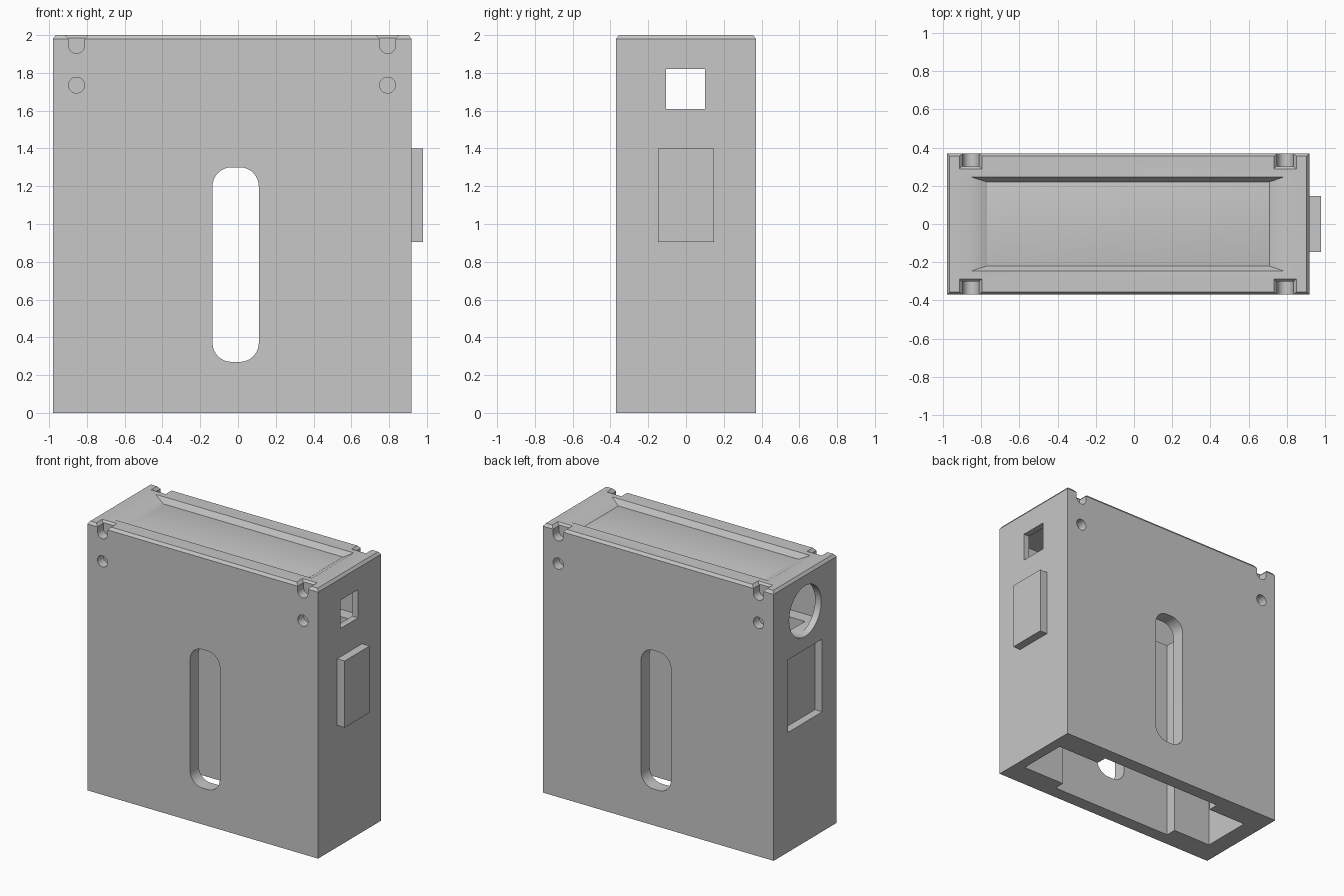
import bpy, bmesh, math

old = bpy.data.objects.get("Cube")
if old:
    bpy.data.objects.remove(old, do_unlink=True)

grey = bpy.data.materials.new("plain grey")
grey.use_nodes = True
colour = (0.57, 0.57, 0.57, 1)
grey.diffuse_color = colour
grey.node_tree.nodes["Principled BSDF"].inputs["Base Color"].default_value = colour


def loft(name, rings):
    """Solid through a list of matching point rings."""
    bm = bmesh.new()
    loops = [[bm.verts.new(p) for p in ring] for ring in rings]
    n = len(loops[0])
    for low, high in zip(loops, loops[1:]):
        for i in range(n):
            j = (i + 1) % n
            bm.faces.new((low[i], low[j], high[j], high[i]))
    bm.faces.new(loops[0])
    bm.faces.new(loops[-1])
    bmesh.ops.recalc_face_normals(bm, faces=bm.faces)
    mesh = bpy.data.meshes.new(name)
    bm.to_mesh(mesh)
    bm.free()
    mesh.materials.append(grey)
    obj = bpy.data.objects.new(name, mesh)
    bpy.context.collection.objects.link(obj)
    return obj


def stack(name, layers):
    """Solid from rectangles (x0, x1, y0, y1, z) piled upward."""
    return loft(name, [[(a, c, z), (b, c, z), (b, d, z), (a, d, z)]
                       for a, b, c, d, z in layers])


def box(name, x0, x1, y0, y1, z0, z1):
    return stack(name, [(x0, x1, y0, y1, z0), (x0, x1, y0, y1, z1)])


def arc(cx, cz, r, start, end, steps):
    return [(cx + r * math.cos(math.radians(start + (end - start) * i / steps)),
             cz + r * math.sin(math.radians(start + (end - start) * i / steps)))
            for i in range(steps + 1)]


def along_y(name, profile, y0, y1):
    return loft(name, [[(x, y, z) for x, z in profile] for y in (y0, y1)])


def cut(target, cutter):
    cutter.hide_render = True
    mod = target.modifiers.new("cut", "BOOLEAN")
    mod.operation = "DIFFERENCE"
    mod.solver = "EXACT"
    mod.object = cutter
    bpy.context.view_layer.objects.active = target
    bpy.ops.object.modifier_apply(modifier=mod.name)
    bpy.data.objects.remove(cutter, do_unlink=True)


# Housing with a chamfered top edge
L, R, D, C = -0.98, 0.918, 0.37, 0.015
housing = stack("housing", [(L, R, -D, D, 0), (L, R, -D, D, 1.98),
                            (L + C, R - C, -D + C, D - C, 2)])

# Hollow open at the bottom: narrow ends, wider centre, widest above a ledge
cut(housing, box("cavity", -0.845, 0.84, -0.19, 0.19, -0.1, 1.6))
cut(housing, box("wide_cavity", -0.53, 0.49, -0.27, 0.27, -0.1, 1.6))
cut(housing, box("upper_cavity", -0.93, 0.87, -0.285, 0.285, 1.53, 1.86))

# Shallow tray in the top with a slightly raised floor
cut(housing, stack("tray", [(-0.70, 0.64, -0.155, 0.155, 1.975),
                            (-0.77, 0.71, -0.22, 0.22, 1.96),
                            (-0.85, 0.78, -0.245, 0.245, 2),
                            (-0.85, 0.78, -0.245, 0.245, 2.1)]))

# Long rounded slot through front and back
r = 0.1
slot = []
for cx, cz, a in ((0.11 - r, 1.3 - r, 0), (-0.135 + r, 1.3 - r, 90),
                  (-0.135 + r, 0.27 + r, 180), (0.11 - r, 0.27 + r, 270)):
    slot += arc(cx, cz, r, a, a + 90, 8)
cut(housing, along_y("slot", slot, -0.5, 0.5))

# Blind pin holes and flared notches near the top corners, both faces
pin = 0.042
for cx in (-0.855, 0.792):
    for s in (-1, 1):
        cut(housing, along_y("pin_hole", arc(cx, 1.735, pin, 0, 350, 35),
                             s * 0.3, s * 0.5))
        notch = arc(cx, 1.945, pin, 180, 360, 16) + [(cx + pin, 2.1), (cx - pin, 2.1)]
        cut(housing, along_y("notch", notch, s * 0.3, s * 0.5))
        layers = []
        for grow, z in ((0, 1.98), (0.018, 2), (0.018, 2.1)):
            y0, y1 = sorted((s * (0.305 - grow), s * 0.5))
            layers.append((cx - pin - grow, cx + pin + grow, y0, y1, z))
        cut(housing, stack("notch_flare", layers))

# Side openings: square on the left, round on the right, socket below it
cut(housing, box("square_window", 0.7, 1.1, -0.105, 0.1, 1.61, 1.82))
ring = arc(0, 1.715, 0.188, 0, 352.5, 47)
cut(housing, loft("round_window", [[(x, y, z) for y, z in ring] for x in (-1.1, -0.7)]))
cut(housing, box("socket", -1.1, -0.92, -0.2, 0.2, 0.89, 1.43))

# Raised block that fits the socket
block = box("side_block", R, 0.98, -0.147, 0.147, 0.905, 1.4)

for obj in (housing, block):
    bpy.ops.object.select_all(action="DESELECT")
    obj.select_set(True)
    bpy.context.view_layer.objects.active = obj
    bpy.ops.object.shade_smooth_by_angle(angle=math.radians(30))
